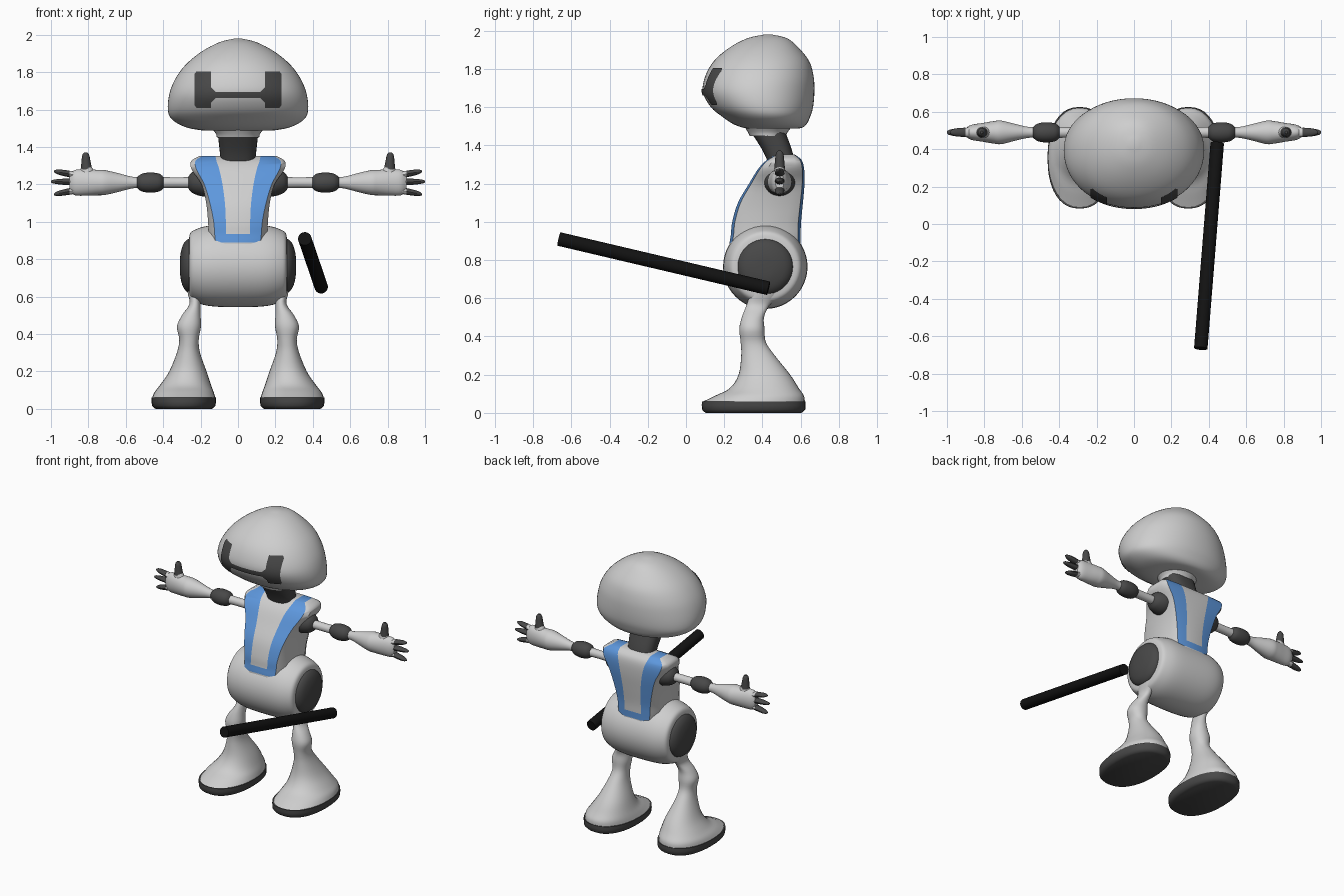
import bpy, bmesh
from math import pi, cos, sin, radians, copysign
from mathutils import Vector
from mathutils.bvhtree import BVHTree

cube = bpy.data.objects.get("Cube")
if cube:
    bpy.data.objects.remove(cube, do_unlink=True)

parts = []


def material(name, r, g, b):
    m = bpy.data.materials.new(name)
    m.use_nodes = True
    m.diffuse_color = (r, g, b, 1)
    m.node_tree.nodes["Principled BSDF"].inputs["Base Color"].default_value = (r, g, b, 1)
    return m


GREY = material("light_grey", .62, .62, .62)
DARK = material("dark_grey", .065, .065, .065)
BLUE = material("trim_blue", .11, .31, .72)
BLACK = material("baton_black", .006, .006, .006)


def finish(name, bm, *mats):
    bmesh.ops.recalc_face_normals(bm, faces=bm.faces)
    me = bpy.data.meshes.new(name)
    bm.to_mesh(me)
    bm.free()
    for m in mats:
        me.materials.append(m)
    ob = bpy.data.objects.new(name, me)
    bpy.context.collection.objects.link(ob)
    parts.append(ob)
    return ob


def smooth_rows(rows, sub):
    """Catmull-Rom interpolation between control rows."""
    out = []
    for i in range(len(rows) - 1):
        quad = zip(rows[max(i - 1, 0)], rows[i], rows[i + 1], rows[min(i + 2, len(rows) - 1)])
        quad = list(quad)
        for k in range(sub):
            t = k / sub
            out.append([b + .5 * t * (c - a + t * (2 * a - 5 * b + 4 * c - d + t * (3 * (b - c) + d - a)))
                        for a, b, c, d in quad])
    return out + [list(rows[-1])]


def bridge(bm, rings):
    for lo, hi in zip(rings, rings[1:]):
        n = len(lo)
        for i in range(n):
            j = (i + 1) % n
            bm.faces.new((lo[i], lo[j], hi[j], hi[i]))


def loft(name, rows, mat, axis="z", side=1, n=32, power=2, sub=4):
    """Rows are (position, centre a, centre b, radius a, radius b) along the axis."""
    bm = bmesh.new()
    rings = []
    for t, a, b, ra, rb in smooth_rows(rows, sub):
        ring = []
        for i in range(n):
            c, s = cos(2 * pi * i / n), sin(2 * pi * i / n)
            u = a + ra * copysign(abs(c) ** (2 / power), c)
            v = b + rb * copysign(abs(s) ** (2 / power), s)
            x, y, z = (u, v, t) if axis == "z" else (t, u, v)
            ring.append(bm.verts.new((x * side, y, z)))
        rings.append(ring)
    bridge(bm, rings)
    bm.faces.new(rings[0])
    bm.faces.new(rings[-1])
    return finish(name, bm, mat)


# Head: (height, half width, front y, back y)
head_rows = [(1.487, .10, .36, .54), (1.49, .20, .31, .60), (1.51, .29, .25, .63),
             (1.55, .355, .19, .65), (1.60, .375, .13, .665), (1.68, .368, .088, .672),
             (1.76, .338, .10, .668), (1.84, .28, .145, .645), (1.91, .195, .225, .59),
             (1.96, .10, .32, .53), (1.98, .02, .41, .45)]
head = loft("head", [(z, 0, (f + b) / 2, w, (b - f) / 2) for z, w, f, b in head_rows],
            GREY, n=64, power=2.1)

# Visor: two eye panels joined by a bar, laid onto the head surface
bm = bmesh.new()
bm.from_mesh(head.data)
tree = BVHTree.FromBMesh(bm)
bm.free()
bm = bmesh.new()


def visor_panel(x0, x1, low, high, cols, levels):
    grid = []
    for i in range(cols + 1):
        t = i / cols
        lo, hi = (p[0] + (p[1] - p[0]) * t for p in (low, high))
        column = []
        for k in range(levels + 1):
            x, z = x0 + (x1 - x0) * t, lo + (hi - lo) * k / levels
            hit = tree.ray_cast(Vector((x, -1, z)), Vector((0, 1, 0)))[0]
            column.append(bm.verts.new(hit - Vector((0, .007, 0))))
        grid.append(column)
    for a, b in zip(grid, grid[1:]):
        for k in range(levels):
            bm.faces.new((a[k], b[k], b[k + 1], a[k + 1]))


for s in (-1, 1):
    visor_panel(s * .145, s * .222, (1.61, 1.61), (1.805, 1.805), 6, 12)
    visor_panel(s * .222, s * .233, (1.61, 1.625), (1.805, 1.79), 2, 12)
    visor_panel(s * .12, s * .145, (1.662, 1.635), (1.695, 1.72), 3, 6)
visor_panel(-.12, .12, (1.662, 1.662), (1.695, 1.695), 16, 3)
finish("visor", bm, DARK)

# Neck
loft("neck_collar", [(1.45, 0, .428, .113, .095), (1.47, 0, .428, .118, .105),
                     (1.5, 0, .43, .14, .125)], GREY)
loft("neck", [(1.31, 0, .50, .092, .07), (1.38, 0, .475, .098, .078),
              (1.47, 0, .43, .108, .09)], DARK, power=2.6)

# Torso: (height, front y, back y, trim inner x, trim outer x, half width)
torso_rows = [(.85, .228, .60, .065, .12, .155), (.89, .228, .60, .065, .12, .155),
              (.935, .235, .60, .065, .125, .158), (1.0, .242, .602, .065, .13, .16),
              (1.1, .272, .612, .07, .15, .17), (1.2, .33, .62, .083, .18, .195),
              (1.28, .38, .618, .10, .222, .248), (1.325, .425, .603, .115, .228, .25),
              (1.352, .475, .57, .12, .19, .205)]
bm = bmesh.new()
rings = []
for z, f, b, wi, wo, w in smooth_rows(torso_rows, 4):
    d = b - f
    half = [(-w, .2 * d), (-wo, .04 * d), (-wi, 0), (wi, 0), (wo, .04 * d), (w, .2 * d)]
    points = [(x, f + y) for x, y in half] + [(x, b - y) for x, y in reversed(half)]
    rings.append([bm.verts.new((x, y, z)) for x, y in points])
bridge(bm, rings)
top = rings[-1]
for i in range(5):
    bm.faces.new((top[i], top[i + 1], top[10 - i], top[11 - i]))
bm.faces.ensure_lookup_table()
columns = [i % 12 for i in range(12 * (len(rings) - 1))] + list(range(5))
for face, col in zip(bm.faces, columns):
    z = face.calc_center_median().z
    trim = col in (1, 3, 7, 9) and z > .89
    band = col in (2, 8) and .89 < z < .935
    face.material_index = int(trim or band)
finish("torso", bm, GREY, BLUE)

# Pelvis barrel with dark hip discs
pelvis = [(.262, .145), (.255, .175), (.23, .193), (.17, .212), (.08, .22)]
loft("pelvis", [(-x, .415, .765, r, r) for x, r in pelvis]
     + [(x, .415, .765, r, r) for x, r in reversed(pelvis)], GREY, axis="x", n=48)

for s, label in ((1, "left"), (-1, "right")):
    def limb(name, rows, mat, **kw):
        return loft(label + "_" + name, rows, mat, side=s, **kw)

    def arm(name, profile, mat, **kw):
        # Profile is (x, y radius, z radius) on the arm line
        return limb(name, [(x, .49, 1.21, ry, rz) for x, ry, rz in profile], mat, axis="x", **kw)

    limb("hip_disc", [(x, .415, .765, r, r) for x, r in
                      ((.255, .146), (.275, .138), (.295, .11), (.308, .06), (.311, .01))],
         DARK, axis="x", n=40)

    # Arm
    arm("shoulder", [(.15, .08, .075), (.2, .08, .072), (.245, .06, .055), (.265, .035, .033)], DARK)
    arm("upper_arm", [(.22, .03, .03), (.33, .028, .028), (.42, .03, .03)], GREY, n=20)
    arm("elbow", [(.397, .028, .028), (.42, .047, .047), (.468, .054, .054),
                  (.515, .047, .047), (.54, .028, .028)], DARK, n=24)
    arm("forearm_hand", [(.52, .028, .028), (.57, .03, .032), (.64, .046, .05), (.71, .063, .066),
                         (.75, .06, .068), (.81, .05, .07), (.87, .04, .068), (.9, .022, .045)],
        GREY, n=28)
    for finger, tip, rise in (("upper", .985, .06), ("middle", 1, .005), ("lower", .985, -.062)):
        for piece, mat, span in (("finger", GREY, ((.84, .024), (.905, .02))),
                                 ("fingertip", DARK, ((.9, .021), (.95, .018), (tip - .01, .011), (tip, .004)))):
            limb(finger + "_" + piece,
                 [(x, .49, 1.21 + rise * (.7 + 3 * (x - .88)), 1.2 * r, r * .85) for x, r in span],
                 mat, axis="x", n=12, sub=2)
    limb("thumb_base", [(1.24, .8, .49, .05, .035), (1.28, .808, .49, .034, .028),
                        (1.295, .81, .49, .027, .025)], GREY, n=16)
    limb("thumb_tip", [(1.28, .81, .49, .031, .028), (1.31, .812, .49, .026, .025),
                       (1.355, .814, .49, .019, .02), (1.372, .814, .49, .008, .008)], DARK, n=16)

    # Leg and boot
    limb("leg", [(.70, .235, .43, .05, .075), (.62, .235, .41, .034, .075), (.56, .23, .375, .03, .06),
                 (.50, .25, .35, .05, .058), (.44, .262, .345, .064, .066), (.37, .262, .352, .052, .066),
                 (.30, .265, .377, .062, .088), (.2, .268, .41, .10, .135), (.13, .28, .41, .135, .18),
                 (.09, .288, .385, .158, .232), (.058, .29, .354, .17, .268)], GREY, power=2.15)
    limb("sole", [(0, .29, .354, .15, .25), (.018, .29, .354, .17, .27),
                  (.06, .29, .354, .172, .271)], DARK, n=40, power=2.3, sub=2)

# Baton floating beside the left hip
start, end = Vector((.357, -.665, .91)), Vector((.445, .432, .652))
axis = end - start
bm = bmesh.new()
bmesh.ops.create_cone(bm, cap_ends=True, segments=24, radius1=.036, radius2=.036, depth=axis.length)
baton = finish("baton", bm, BLACK)
baton.location = (start + end) / 2
baton.rotation_euler = axis.to_track_quat("Z", "Y").to_euler()

# Smooth shading with sharp edges kept
bpy.ops.object.select_all(action="DESELECT")
for ob in parts:
    ob.select_set(True)
bpy.context.view_layer.objects.active = head
bpy.ops.object.shade_smooth_by_angle(angle=radians(40))
